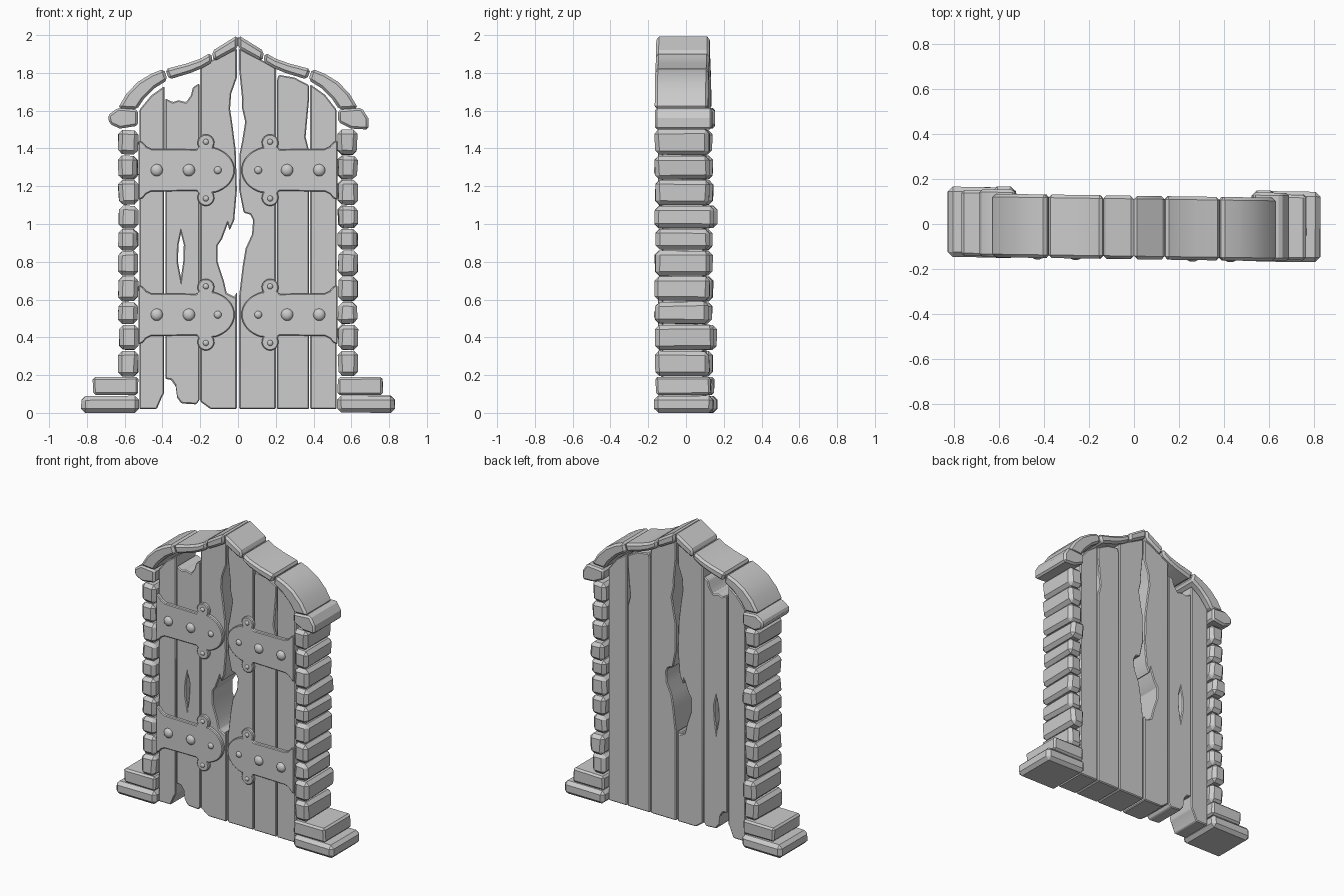
import bpy, bmesh, math, random
from mathutils import Matrix

if "Cube" in bpy.data.objects:
    bpy.data.objects.remove(bpy.data.objects["Cube"])

random.seed(4)
stone = bpy.data.materials.new("plain_grey")
stone.diffuse_color = (0.6, 0.6, 0.6, 1)
stone.use_nodes = True
stone.node_tree.nodes["Principled BSDF"].inputs["Base Color"].default_value = stone.diffuse_color
SKEW = 0.014  # the whole door is turned very slightly


def finish(bm, name, bevel=0.0, segments=1):
    bmesh.ops.recalc_face_normals(bm, faces=bm.faces)
    for v in bm.verts:
        v.co.y -= SKEW * v.co.x
    me = bpy.data.meshes.new(name)
    bm.to_mesh(me)
    bm.free()
    me.materials.append(stone)
    ob = bpy.data.objects.new(name, me)
    bpy.context.collection.objects.link(ob)
    if bevel:
        m = ob.modifiers.new("bevel", 'BEVEL')
        m.width, m.segments, m.limit_method = bevel, segments, 'ANGLE'
        m.angle_limit = math.radians(35)
    return ob


def prism(name, pts, y0, y1, bevel=0.0, sx=1):
    """Extrude an (x, z) outline from y0 to y1."""
    bm = bmesh.new()
    face = bm.faces.new([bm.verts.new((sx * x, y0, z)) for x, z in pts])
    ext = bmesh.ops.extrude_face_region(bm, geom=[face])
    for v in ext['geom']:
        if isinstance(v, bmesh.types.BMVert):
            v.co.y = y1
    return finish(bm, name, bevel)


def block(name, x0, x1, y0, y1, z0, z1, bevel, jitter):
    """Rough hewn stone: a box with nudged corners."""
    bm = bmesh.new()
    bmesh.ops.create_cube(bm, size=1)
    for v in bm.verts:
        c = v.co
        j = [random.uniform(-jitter, jitter) for _ in range(3)]
        c.x = (x1 if c.x > 0 else x0) + j[0]
        c.y = (y1 if c.y > 0 else y0) + j[1]
        c.z = max(0, (z1 if c.z > 0 else z0) + j[2] * 0.6)
    return finish(bm, name, bevel)


def dome(name, x, y, z, r):
    bm = bmesh.new()
    bmesh.ops.create_uvsphere(bm, u_segments=16, v_segments=10, radius=r)
    bmesh.ops.transform(bm, matrix=Matrix.Translation((x, y, z)) @ Matrix.Diagonal((1, 0.7, 1, 1)),
                        verts=bm.verts)
    return finish(bm, name)


# Pillars and steps
edges = [0.19, 0.33, 0.47, 0.59, 0.725, 0.86, 0.975, 1.10, 1.235, 1.365, 1.50]
for side, s in (("left", -1), ("right", 1)):
    for i, (z0, z1) in enumerate(zip(edges, edges[1:])):
        xa, xb = sorted((s * 0.53, s * 0.632))
        back = 0.155 if i in (1, 6) else 0.132
        block(f"pillar_block_{side}_{i + 1}", xa, xb, -0.156, back, z0 + 0.003, z1 - 0.003, 0.022, 0.006)
    xa, xb = sorted((s * 0.525, s * 0.83))
    block(f"lower_step_{side}", xa, xb, -0.158, 0.153, 0, 0.09, 0.022, 0.003)
    xa, xb = sorted((s * 0.53, s * 0.768))
    block(f"upper_step_{side}", xa, xb, -0.15, 0.14, 0.095, 0.19, 0.012, 0.003)

# Capitals
prism("capital_left", [(-.69, 1.575), (-.635, 1.615), (-.53, 1.605), (-.53, 1.52), (-.625, 1.505), (-.68, 1.53)],
      -0.155, 0.145, 0.012)
prism("capital_right", [(.53, 1.605), (.655, 1.615), (.69, 1.56), (.69, 1.50), (.60, 1.505), (.53, 1.54)],
      -0.155, 0.148, 0.012)

# Ogee arch, three stones on each side
arch = [
    ("peak", [(0.001, 2.0), (.138, 1.915), (.128, 1.86), (0.001, 1.93)]),
    ("middle", [(.143, 1.908), (.20, 1.875), (.27, 1.85), (.385, 1.82), (.365, 1.765), (.25, 1.80), (.19, 1.825), (.134, 1.858)]),
    ("curve", [(.392, 1.822), (.46, 1.795), (.53, 1.752), (.59, 1.69), (.637, 1.612), (.535, 1.606), (.50, 1.66), (.44, 1.72), (.373, 1.762)]),
]
for side, s in (("left", -1), ("right", 1)):
    for n, pts in arch:
        prism(f"arch_{n}_{side}", pts, -0.157, 0.126, 0.014, s)

# Door planks, with broken edges
planks = {
    "plank_left_outer": [(-.522, .02), (-.43, .02), (-.40, .09), (-.392, .10), (-.39, 1.73), (-.46, 1.68), (-.522, 1.605)],
    "plank_left_middle": [(-.385, .18), (-.355, .175), (-.33, .14), (-.322, .08), (-.30, .05), (-.22, .045), (-.204, .07),
                          (-.204, 1.745), (-.238, 1.725), (-.25, 1.68), (-.275, 1.645), (-.315, 1.655), (-.345, 1.645), (-.385, 1.665)],
    "plank_left_inner": [(-.20, .06), (-.145, .02), (-.006, .02), (-.006, .64), (-.02, .615), (-.06, .635), (-.075, .70),
                         (-.108, .80), (-.108, .885), (-.085, .92), (-.055, 1.0), (-.045, .965), (-.02, 1.02), (-.006, 1.18),
                         (-.012, 1.39), (-.03, 1.53), (-.042, 1.61), (-.036, 1.69), (-.006, 1.775), (-.006, 1.93), (-.20, 1.84)],
    "plank_right_inner": [(.006, .02), (.20, .02), (.20, 1.83), (.006, 1.93), (.006, 1.82), (.022, 1.66), (.02, 1.62), (.038, 1.54),
                          (.022, 1.44), (.008, 1.37), (.006, 1.18), (.03, 1.06), (.065, 1.05), (.08, 1.02), (.074, .945),
                          (.04, .87), (.025, .78), (.006, .62)],
    "plank_right_middle": [(.206, .02), (.376, .02), (.376, 1.39), (.358, 1.46), (.376, 1.66), (.376, 1.735), (.30, 1.775), (.215, 1.79), (.206, 1.76)],
    "plank_right_outer": [(.382, .02), (.522, .02), (.522, 1.605), (.46, 1.685), (.382, 1.74)],
}
FRONT, BACK = -0.12, 0.10
doors = {n: prism(n, p, FRONT, BACK, 0.006) for n, p in planks.items()}

# Split in the middle left plank
cutter = prism("split_cutter", [(-.302, .95), (-.287, .89), (-.29, .80), (-.302, .715), (-.318, .80), (-.315, .89)], -0.3, 0.3)
cutter.hide_render = True
m = doors["plank_left_middle"].modifiers.new("split", 'BOOLEAN')
m.object, m.solver = cutter, 'EXACT'
doors["plank_left_middle"].modifiers.move(1, 0)

# Strap hinges with bolts
def arc(cx, cz, rx, rz, a0, a1, n):
    return [(cx + rx * math.cos(math.radians(a0 + (a1 - a0) * i / n)),
             cz + rz * math.sin(math.radians(a0 + (a1 - a0) * i / n))) for i in range(n + 1)]

top = [(.526, .157), (.505, .148), (.485, .125), (.46, .113), (.22, .110)]
top += arc(.17, .145, .045, .045, -35, 215, 12)
top += arc(.17, 0, .152, .125, 108, 180, 8)
strap = top + [(x, -z) for x, z in reversed(top[:-1])]
bolts = [(.43, 0, .032), (.26, 0, .032), (.107, 0, .02), (.17, .15, .015), (.17, -.15, .015)]
for side, s in (("left", -1), ("right", 1)):
    for level, zc in (("upper", 1.285), ("lower", 0.52)):
        prism(f"hinge_{level}_{side}", [(x, z + zc) for x, z in strap], -0.142, FRONT + 0.005, 0.005, s)
        for i, (x, z, r) in enumerate(bolts):
            dome(f"bolt_{level}_{side}_{i + 1}", s * x, -0.142, zc + z, r)

# Apply modifiers, drop the cutter, smooth gentle curves only
bpy.context.view_layer.update()
for ob in bpy.context.collection.objects:
    ob.select_set(True)
bpy.context.view_layer.objects.active = doors["plank_left_outer"]
bpy.ops.object.convert(target='MESH')
bpy.data.objects.remove(bpy.data.objects["split_cutter"])
bpy.ops.object.shade_smooth_by_angle(angle=math.radians(30))
